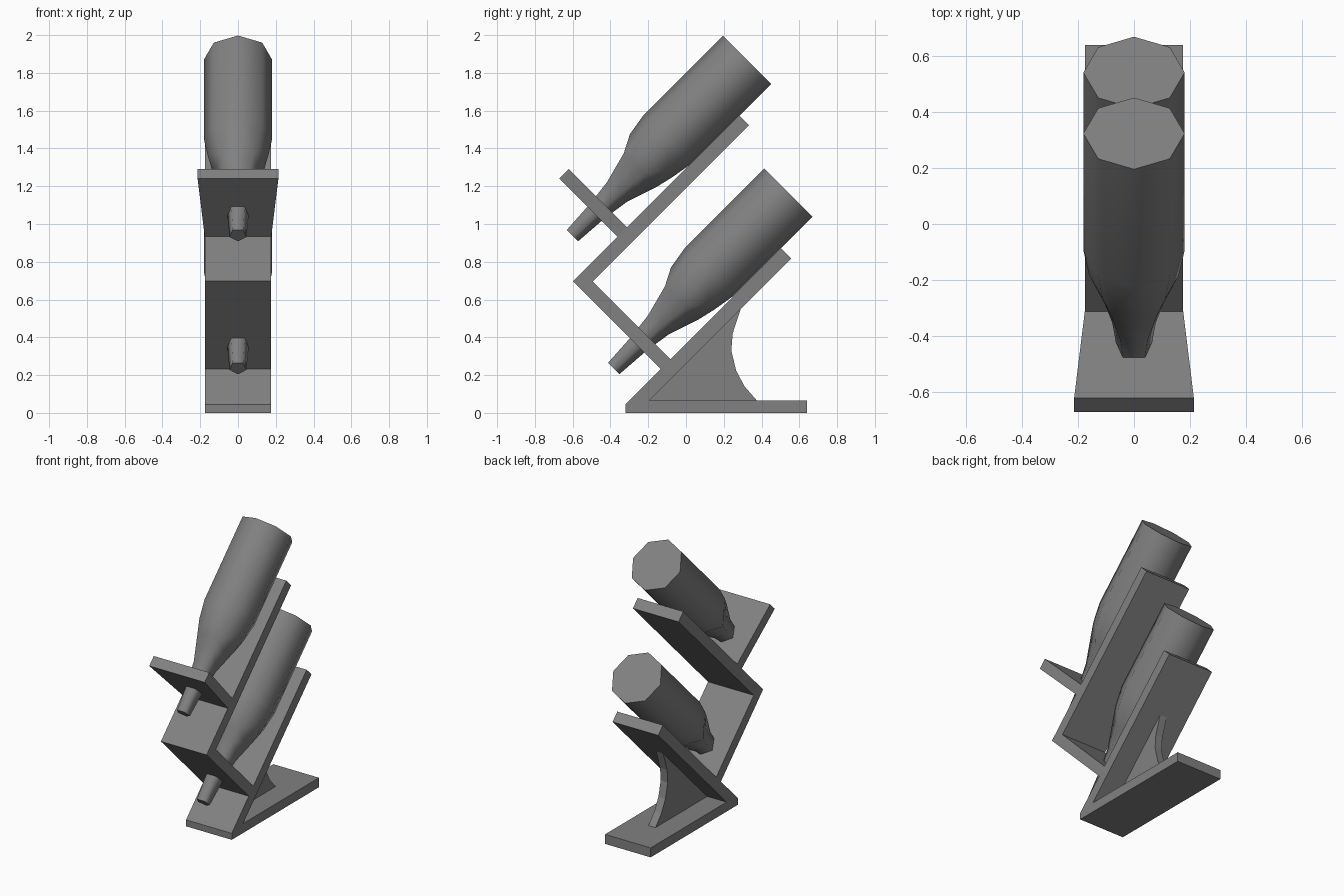
import bpy, bmesh
from math import sin, cos, pi, radians

cube = bpy.data.objects.get("Cube")
if cube:
    bpy.data.objects.remove(cube)

grey = bpy.data.materials.new("mid grey")
grey.use_nodes = True
grey.diffuse_color = (0.22, 0.22, 0.22, 1)
grey.node_tree.nodes["Principled BSDF"].inputs["Base Color"].default_value = grey.diffuse_color

HALF = 0.176  # half width of the planks


def finish(name, bm):
    bmesh.ops.recalc_face_normals(bm, faces=bm.faces[:])
    mesh = bpy.data.meshes.new(name)
    bm.to_mesh(mesh)
    bm.free()
    mesh.materials.append(grey)
    obj = bpy.data.objects.new(name, mesh)
    bpy.context.collection.objects.link(obj)
    return obj


def extrude_profile(name, points, half=HALF):
    """Side profile of (y, z) points, extruded across x."""
    bm = bmesh.new()
    sides = [[bm.verts.new((x, y, z)) for y, z in points] for x in (-half, half)]
    for ring in sides:
        bm.faces.new(ring)
    n = len(points)
    for i in range(n):
        j = (i + 1) % n
        bm.faces.new((sides[0][i], sides[0][j], sides[1][j], sides[1][i]))
    return finish(name, bm)


def plank(name, u0, u1, v0, v1):
    """Board at 45 degrees; u = y + z runs up the slope, v = z - y across it."""
    corners = [(u0, v0), (u1, v0), (u1, v1), (u0, v1)]
    return extrude_profile(name, [((u - v) / 2, (u + v) / 2) for u, v in corners])


def ring(bm, sides, radius, t):
    return [bm.verts.new((radius * sin(2 * pi * i / sides),
                          radius * cos(2 * pi * i / sides), t)) for i in range(sides)]


def loft(bm, rings):
    for a, b in zip(rings, rings[1:]):
        for i in range(len(a)):
            j = (i + 1) % len(a)
            bm.faces.new((a[i], a[j], b[j], b[i]))


def loop_edges(bm, verts):
    return [bm.edges.get((verts[i - 1], verts[i])) for i in range(len(verts))]


def bottle(name, y, z):
    """Five-sided neck joined to an eight-sided body, tilted back from its tip."""
    bm = bmesh.new()
    neck = [ring(bm, 5, r, t) for t, r in
            [(0, .047), (.18, .06), (.25, .07), (.33, .082), (.43, .115), (.5, .138)]]
    body = [ring(bm, 8, r, t) for t, r in [(.594, .16), (.72, .181), (1.312, .181)]]
    loft(bm, neck)
    loft(bm, body)
    bmesh.ops.bridge_loops(bm, edges=loop_edges(bm, neck[-1]) + loop_edges(bm, body[0]))
    bm.faces.new(neck[0])
    bm.faces.new(body[-1])
    obj = finish(name, bm)
    obj.location = (0, y, z)
    obj.rotation_euler.x = radians(-45)
    bpy.ops.object.select_all(action='DESELECT')
    obj.select_set(True)
    bpy.context.view_layer.objects.active = obj
    bpy.ops.object.shade_smooth_by_angle(angle=radians(75))


# Foot and the curved brace under the lower board
extrude_profile("foot", [(-.32, 0), (.64, 0), (.64, .066), (-.3, .066), (-.32, .045)])
extrude_profile("brace", [(-.195, .066), (.375, .066), (.31, .14), (.265, .225),
                          (.24, .33), (.247, .42), (.29, .55)], 0.027)

# Zigzag of boards
extrude_profile("lower_back_board", [(-.3, .066), (.505, .87), (.557, .818), (-.195, .066)])
plank("lower_neck_board", .1, .202, .365, 1.295)
plank("upper_back_board", .202, 1.857, 1.19, 1.295)
top = plank("upper_neck_board", .57, .67, 1.295, 1.913)
for v in top.data.vertices:  # flare towards the free end
    if v.co.z - v.co.y > 1.6:
        v.co.x *= 0.214 / HALF

# Bottles
bottle("lower_bottle", -.386, .238)
bottle("upper_bottle", -.604, .942)
